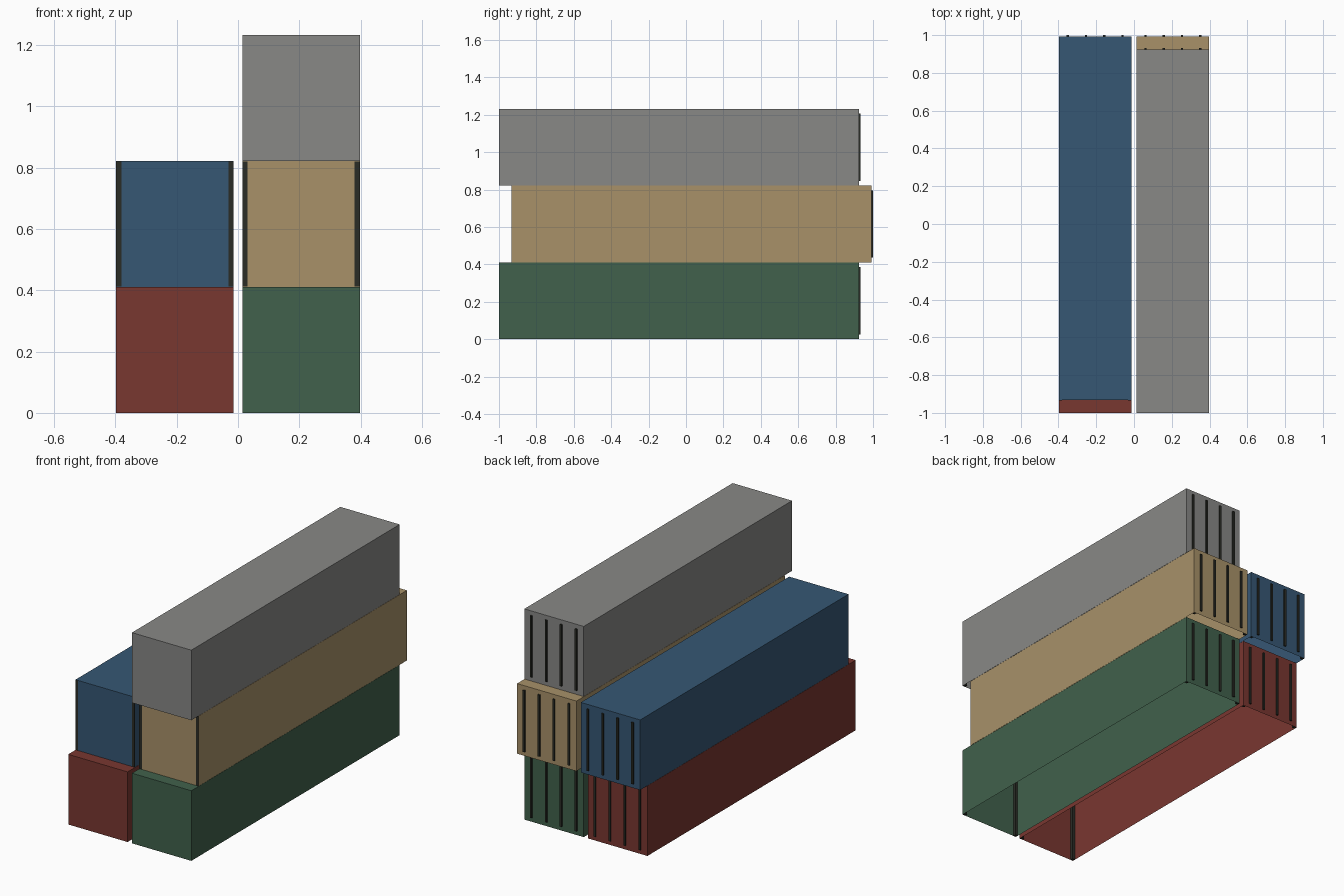
import bpy, bmesh

if "Cube" in bpy.data.objects:
    bpy.data.objects.remove(bpy.data.objects["Cube"])

W, L, H, STEP = 0.384, 1.925, 0.41, 0.411
POST = 0.017


def material(name, rgb):
    # sRGB bytes to linear diffuse colour
    lin = [((c / 255 + 0.055) / 1.055) ** 2.4 for c in rgb]
    m = bpy.data.materials.new(name)
    m.diffuse_color = (*lin, 1)
    m.use_nodes = True
    m.node_tree.nodes["Principled BSDF"].inputs["Base Color"].default_value = m.diffuse_color
    return m


def finish(bm, name, mat):
    me = bpy.data.meshes.new(name)
    bm.to_mesh(me)
    bm.free()
    me.materials.append(mat)
    ob = bpy.data.objects.new(name, me)
    bpy.context.collection.objects.link(ob)
    return ob


def add_box(bm, lo, hi):
    vs = bmesh.ops.create_cube(bm, size=1)["verts"]
    for v in vs:
        for i in range(3):
            v.co[i] = lo[i] if v.co[i] < 0 else hi[i]


dark = material("dark steel", (42, 44, 38))


def container(name, mat, cx, y0, level, posts_show):
    z0 = level * STEP
    x0, x1, y1, z1 = cx - W / 2, cx + W / 2, y0 + L, z0 + H

    # thin shell with an open underside
    bm = bmesh.new()
    add_box(bm, (x0, y0, z0), (x1, y1, z1))
    bm.normal_update()
    under = [f for f in bm.faces if f.normal.z < -0.5]
    bmesh.ops.delete(bm, geom=under, context='FACES_ONLY')
    finish(bm, name + "_container_shell", mat)

    # four corner posts, nearly flush with the walls
    e = 0.0006
    front = y0 - e if posts_show else y0 + e
    bm = bmesh.new()
    for px in (x0 + e, x1 - e - POST):
        add_box(bm, (px, front, z0 + e), (px + POST, y0 + POST, z1 - e))
        add_box(bm, (px, y1 - POST, z0 + e), (px + POST, y1 - e, z1 - e))
    finish(bm, name + "_corner_posts", dark)

    # four door locking bars on the back
    bm = bmesh.new()
    for dx in (-0.145, -0.048, 0.048, 0.145):
        add_box(bm, (cx + dx - 0.006, y1 - 0.002, z0 + 0.025),
                (cx + dx + 0.006, y1 + 0.008, z1 - 0.025))
    finish(bm, name + "_door_bars", dark)


red = material("rust red", (121, 55, 48))
green = material("dark green", (65, 97, 76))
blue = material("navy blue", (54, 87, 116))
tan = material("sand tan", (168, 145, 105))
grey = material("mid grey", (136, 136, 134))

# stack of containers, alternate ones shifted along y
CX = 0.206
container("red", red, -CX, -1.0, 0, False)
container("green", green, CX, -1.0, 0, False)
container("blue", blue, -CX, -0.933, 1, True)
container("tan", tan, CX, -0.933, 1, True)
container("grey", grey, CX, -1.0, 2, False)
